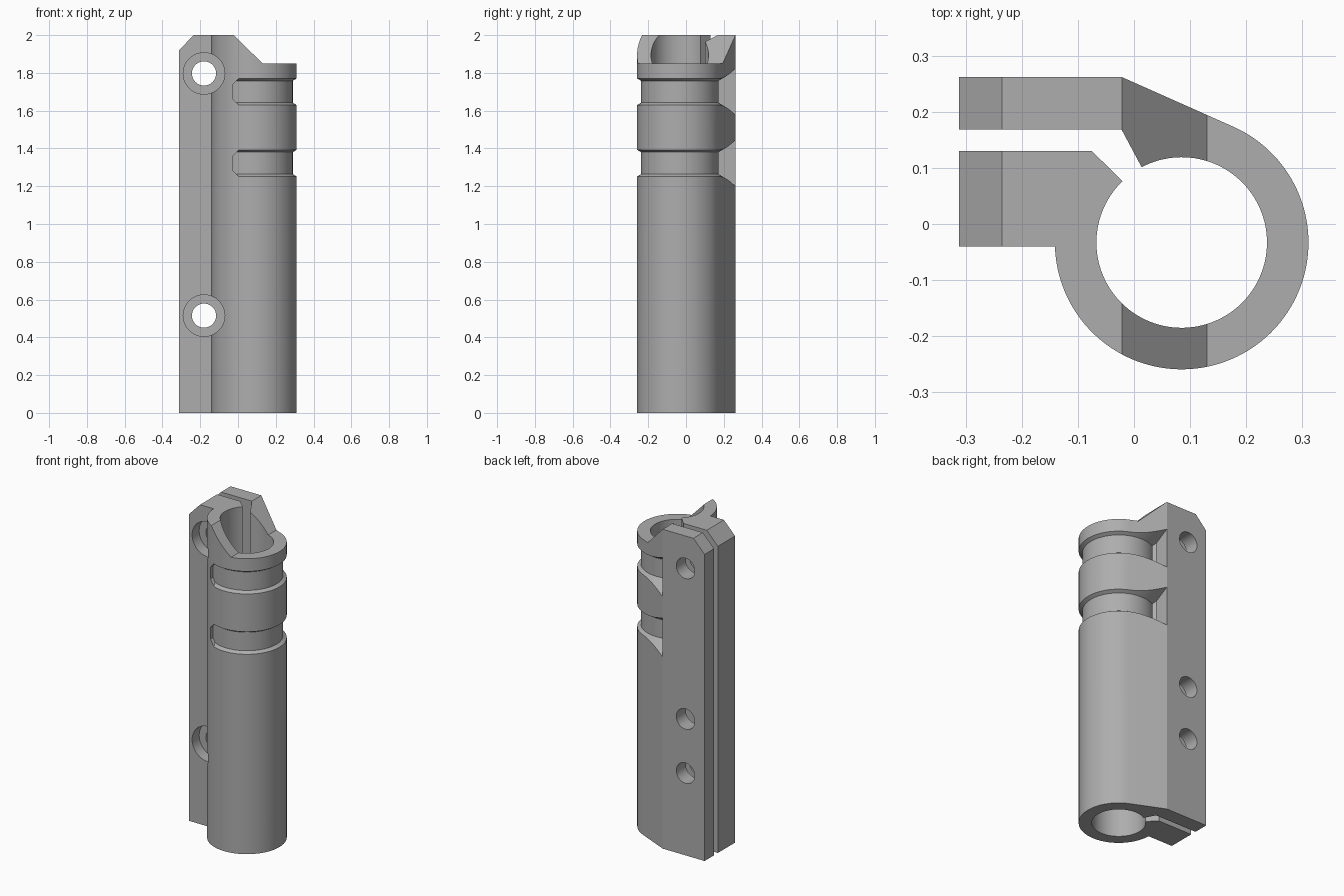
import bpy, bmesh
from math import cos, sin, radians
from mathutils import Vector, Matrix

cube = bpy.data.objects.get("Cube")
if cube:
    bpy.data.objects.remove(cube, do_unlink=True)

grey = bpy.data.materials.new("plain grey")
grey.use_nodes = True
colour = (0.42, 0.42, 0.42, 1)
grey.diffuse_color = colour
grey.node_tree.nodes["Principled BSDF"].inputs["Base Color"].default_value = colour

AXIS = Vector((0.085, -0.033))   # barrel axis
OUTER, BORE, FLOOR = 0.226, 0.152, 0.205


def make_object(name, bm):
    bmesh.ops.recalc_face_normals(bm, faces=bm.faces)
    mesh = bpy.data.meshes.new(name)
    bm.to_mesh(mesh)
    bm.free()
    mesh.materials.append(grey)
    ob = bpy.data.objects.new(name, mesh)
    bpy.context.collection.objects.link(ob)
    return ob


def prism(name, points, depth):
    """Extrude a closed outline of 3D points along a vector."""
    bm = bmesh.new()
    face = bm.faces.new([bm.verts.new(p) for p in points])
    ext = bmesh.ops.extrude_face_region(bm, geom=[face])
    bmesh.ops.translate(bm, vec=depth, verts=[v for v in ext["geom"] if isinstance(v, bmesh.types.BMVert)])
    return make_object(name, bm)


def side_prism(name, xz, y0, y1):
    return prism(name, [(x, y0, z) for x, z in xz], (0, y1 - y0, 0))


def drill(name, x, z, radius, y0, y1):
    ring = [radians(360 * i / 48) for i in range(48)]
    return side_prism(name, [(x + radius * cos(a), z + radius * sin(a)) for a in ring], y0, y1)


def lathe_ring(name, profile, z, steps=128):
    """Closed ring turned round the barrel axis from (radius, height) points."""
    bm = bmesh.new()
    rows = []
    for i in range(steps):
        a = radians(360 * i / steps)
        rows.append([bm.verts.new((AXIS.x + r * cos(a), AXIS.y + r * sin(a), z + h)) for r, h in profile])
    n = len(profile)
    for i in range(steps):
        p, q = rows[i], rows[(i + 1) % steps]
        for j in range(n):
            k = (j + 1) % n
            bm.faces.new((p[j], q[j], q[k], p[k]))
    return make_object(name, bm)


def cut(ob, cutter):
    mod = ob.modifiers.new("cut", "BOOLEAN")
    mod.operation, mod.solver, mod.object = "DIFFERENCE", "EXACT", cutter
    bpy.context.view_layer.objects.active = ob
    bpy.ops.object.modifier_apply(modifier=mod.name)
    bpy.data.objects.remove(cutter, do_unlink=True)


def arc(radius, start, end, steps):
    angles = [radians(start + (end - start) * i / steps) for i in range(steps + 1)]
    return [(AXIS.x + radius * cos(a), AXIS.y + radius * sin(a)) for a in angles]


# Split clamp outline: barrel, rear jaw, slot, bore, front jaw
outline = arc(OUTER, -178.2, 66, 96)
outline += [(-0.022, 0.262), (-0.312, 0.262), (-0.312, 0.168), (-0.022, 0.168)]
outline += arc(BORE, 118, -226, 112)
outline += [(-0.075, 0.13), (-0.312, 0.13), (-0.312, -0.04)]
body = prism("clamp_body", [(x, y, 0) for x, y in outline], (0, 0, 2))

# Sloped top corners and lowered barrel rim
cut(body, side_prism("jaw_chamfer", [(-0.389, 1.84), (-0.158, 2.08), (-0.389, 2.08)], -0.5, 0.5))
cut(body, side_prism("rim_step", [(-0.123, 2.1), (0.13, 1.85), (0.5, 1.85), (0.5, 2.1)], -0.5, 0.5))

# Flared grooves that stop at the jaw side
for z in (1.70, 1.322):
    low, high = 0.058, 0.058 + 0.6 * (0.42 - FLOOR)
    groove = lathe_ring("groove", [(FLOOR, -low), (0.42, -high), (0.42, high), (FLOOR, low)], z)
    cut(groove, side_prism("rear_stop", [(-0.6, z - 0.3), (-0.022, z - 0.3), (-0.022, z + 0.3), (-0.6, z + 0.3)],
                           -0.02, 0.6))
    half = [(-0.6, 0.3), (0.005, 0.3), (0.005, 0.072), (-0.03, 0.037)]
    stop = [(x, z + h) for x, h in half] + [(x, z - h) for x, h in reversed(half)]
    cut(groove, side_prism("front_stop", stop, -0.6, -0.01))
    cut(body, groove)

# Bolt holes with counterbores, plus a screw hole in the rear jaw only
for z in (1.797, 0.515):
    cut(body, drill("bolt_hole", -0.18, z, 0.064, -0.5, 0.5))
    cut(body, drill("counterbore", -0.18, z, 0.11, -0.5, 0.03))
cut(body, drill("screw_hole", -0.18, 0.854, 0.064, 0.15, 0.5))

# Smooth the round walls, keep the edges sharp
bpy.ops.object.select_all(action="DESELECT")
body.select_set(True)
bpy.context.view_layer.objects.active = body
bpy.ops.object.shade_smooth_by_angle(angle=radians(20))
